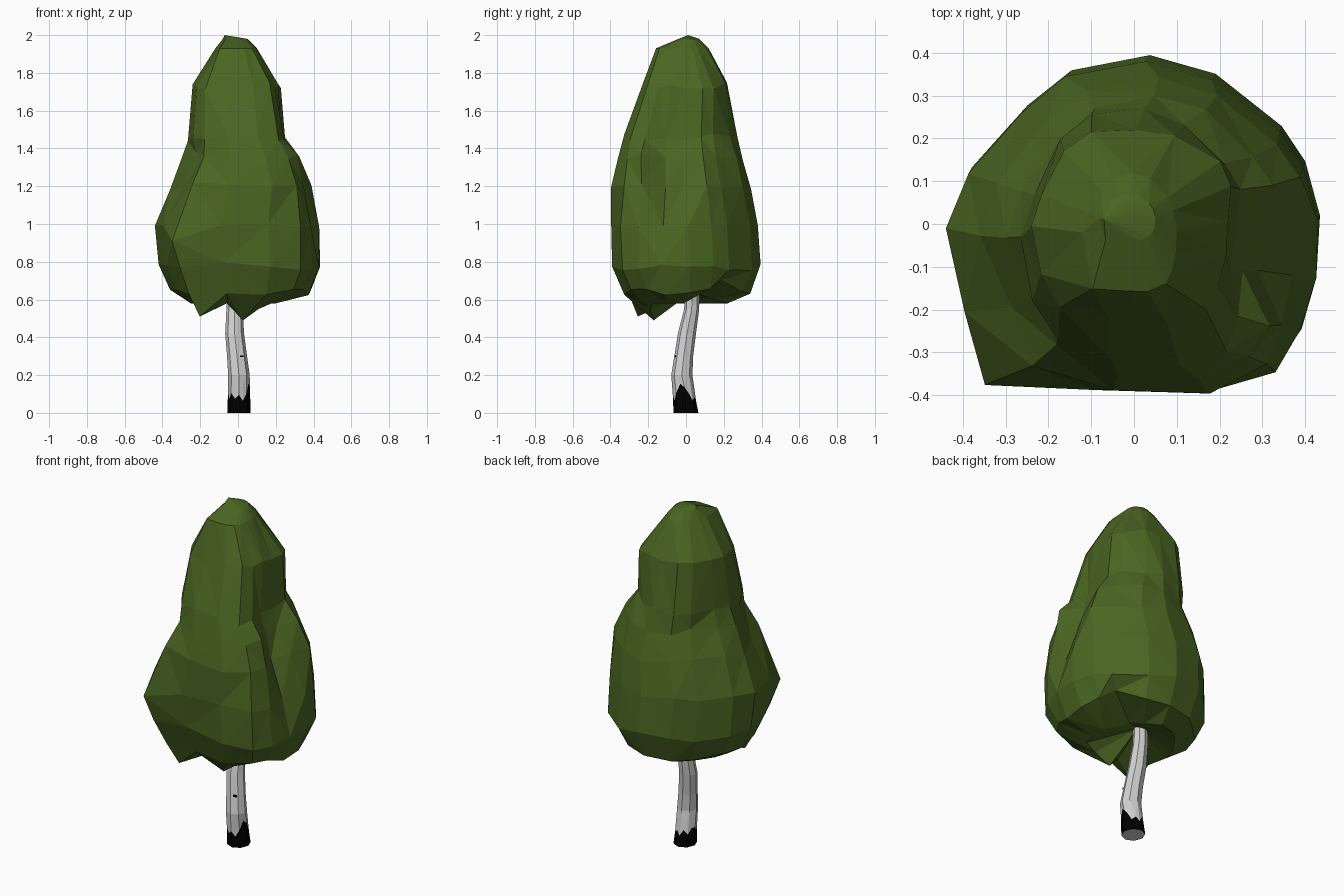
import bpy, bmesh, math, random

if "Cube" in bpy.data.objects:
    bpy.data.objects.remove(bpy.data.objects["Cube"])
random.seed(4)


def material(name, rgb):
    m = bpy.data.materials.new(name)
    m.diffuse_color = (*rgb, 1)
    m.use_nodes = True
    m.node_tree.nodes["Principled BSDF"].inputs["Base Color"].default_value = m.diffuse_color
    return m


GREEN = material("leaf green", (0.069, 0.131, 0.016))
WHITE = material("bark white", (0.64, 0.64, 0.64))
BLACK = material("bark black", (0.0, 0.0, 0.0))


def loft(name, rings, mats, bottom=None, top=None):
    """Skin a stack of rings; end each with a fan to a point, or a flat cap."""
    bm = bmesh.new()
    loops = [[bm.verts.new(p) for p in ring] for ring in rings]
    n = len(loops[0])
    for k, (a, b) in enumerate(zip(loops, loops[1:])):
        for i in range(n):
            j = (i + 1) % n
            f = bm.faces.new((a[i], a[j], b[j], b[i]))
            f.material_index = 1 if len(mats) > 1 and k == 0 else 0
    for loop, tip in ((loops[0], bottom), (loops[-1], top)):
        if tip:
            v = bm.verts.new(tip)
            for i in range(n):
                bm.faces.new((loop[i], loop[(i + 1) % n], v))
        else:
            bm.faces.new(loop)
    bmesh.ops.recalc_face_normals(bm, faces=bm.faces)
    bmesh.ops.triangulate(bm, faces=bm.faces, quad_method='SHORT_EDGE')
    me = bpy.data.meshes.new(name)
    bm.to_mesh(me)
    bm.free()
    for m in mats:
        me.materials.append(m)
    ob = bpy.data.objects.new(name, me)
    bpy.context.collection.objects.link(ob)
    return ob


# Crown: one plan outline fitted into the extents of each level
PLAN = [(1, .05), (.92, .37), (.79, .58), (.43, .89), (.07, 1), (-.36, .91),
        (-.6, .7), (-.89, .33), (-1, 0), (-.9, -.5), (-.79, -.94), (-.2, -.97),
        (.38, -.99), (.76, -.85), (.9, -.62), (.98, -.32)]
LEVELS = [  # z, xmin, xmax, ymin, ymax
    (.58, -.25, .20, -.27, .22), (.64, -.36, .38, -.34, .34),
    (.77, -.42, .435, -.395, .395), (1.0, -.44, .43, -.40, .38),
    (1.2, -.36, .42, -.40, .345), (1.36, -.30, .35, -.365, .30),
    (1.46, -.265, .27, -.33, .27), (1.73, -.24, .22, -.23, .22),
    (1.93, -.12, .10, -.16, .12), (1.98, -.08, .05, -.04, .07)]
# (level, column): (push in, shift in z) for the side groove, ridge and low tips
DENTS = {(0, 10): (1, -.07), (0, 12): (.6, -.09), (0, 11): (.75, 0),
         (0, 13): (.8, -.03), (0, 1): (.7, .03), (0, 2): (.65, .05),
         (0, 3): (.8, .02), (1, 2): (.92, .05), (1, 10): (.92, 0),
         (1, 11): (.92, 0), (1, 12): (.97, -.02), (2, 10): (.93, 0),
         (2, 11): (.95, .03), (3, 10): (1, -.1), (3, 15): (.88, 0),
         (4, 15): (.68, 0), (4, 0): (.82, 0), (4, 10): (.87, 0), (4, 9): (.9, 0),
         (4, 13): (.93, 0), (4, 14): (.9, 0),
         (5, 15): (.72, 0), (5, 0): (.74, 0), (5, 10): (.8, 0), (5, 9): (.85, 0),
         (6, 10): (.85, 0), (6, 15): (.85, 0), (6, 0): (.88, 0), (6, 13): (1.05, 0),
         (6, 5): (1.05, 0), (6, 6): (1.07, 0), (7, 1): (1.12, 0), (7, 2): (1.15, 0),
         (7, 3): (1.08, 0), (7, 5): (1.08, 0), (7, 6): (1.12, 0), (7, 10): (.9, 0)}
rings = []
for k, (z, x0, x1, y0, y1) in enumerate(LEVELS):
    ring = []
    for i, (px, py) in enumerate(PLAN):
        s, dz = DENTS.get((k, i), (1, 0))
        if abs(px) < .9 and abs(py) < .9:
            s *= random.uniform(.98, 1.02)
        if 0 < k < 8:
            dz += random.uniform(-.02, .02)
        ring.append(((x0 + x1) / 2 + px * s * (x1 - x0) / 2,
                     (y0 + y1) / 2 + py * s * (y1 - y0) / 2, z + dz))
    rings.append(ring)
loft("crown", rings, [GREEN], bottom=(0, .03, .64), top=(-.07, .01, 2.0))

# Trunk: crooked eight-sided tube, black below a jagged line
PATH = [  # x, y, z, radius x, radius y
    (.005, .0, 0, .062, .066), (.005, -.008, .085, .058, .062),
    (.005, -.022, .2, .057, .056), (-.005, -.012, .3, .053, .050),
    (-.018, .005, .42, .050, .048), (-.018, .03, .55, .043, .040),
    (-.015, .035, .7, .038, .036)]
JAG = [.05, .02, -.02, .0, -.025, .01, -.015, .015,
       .02, -.01, .02, -.01, .01, -.02, .02, .07]
N = 16
trunk = []
for k, (x, y, z, rx, ry) in enumerate(PATH):
    ring = []
    for i in range(N):
        a = 2 * math.pi * i / N
        s = math.cos(math.pi / 8) if i % 2 else 1    # odd points lie on 8 flat sides
        ring.append((x + rx * s * math.cos(a), y + ry * s * math.sin(a),
                     z + (JAG[i] if k == 1 else 0)))
    trunk.append(ring)
loft("trunk", trunk, [WHITE, BLACK])

# Small dark knot on the front of the bark
bpy.ops.mesh.primitive_cube_add(size=1, location=(.02, -.056, .3))
knot = bpy.context.object
knot.name = "bark_knot"
knot.scale = (.02, .008, .01)
knot.data.materials.append(BLACK)
